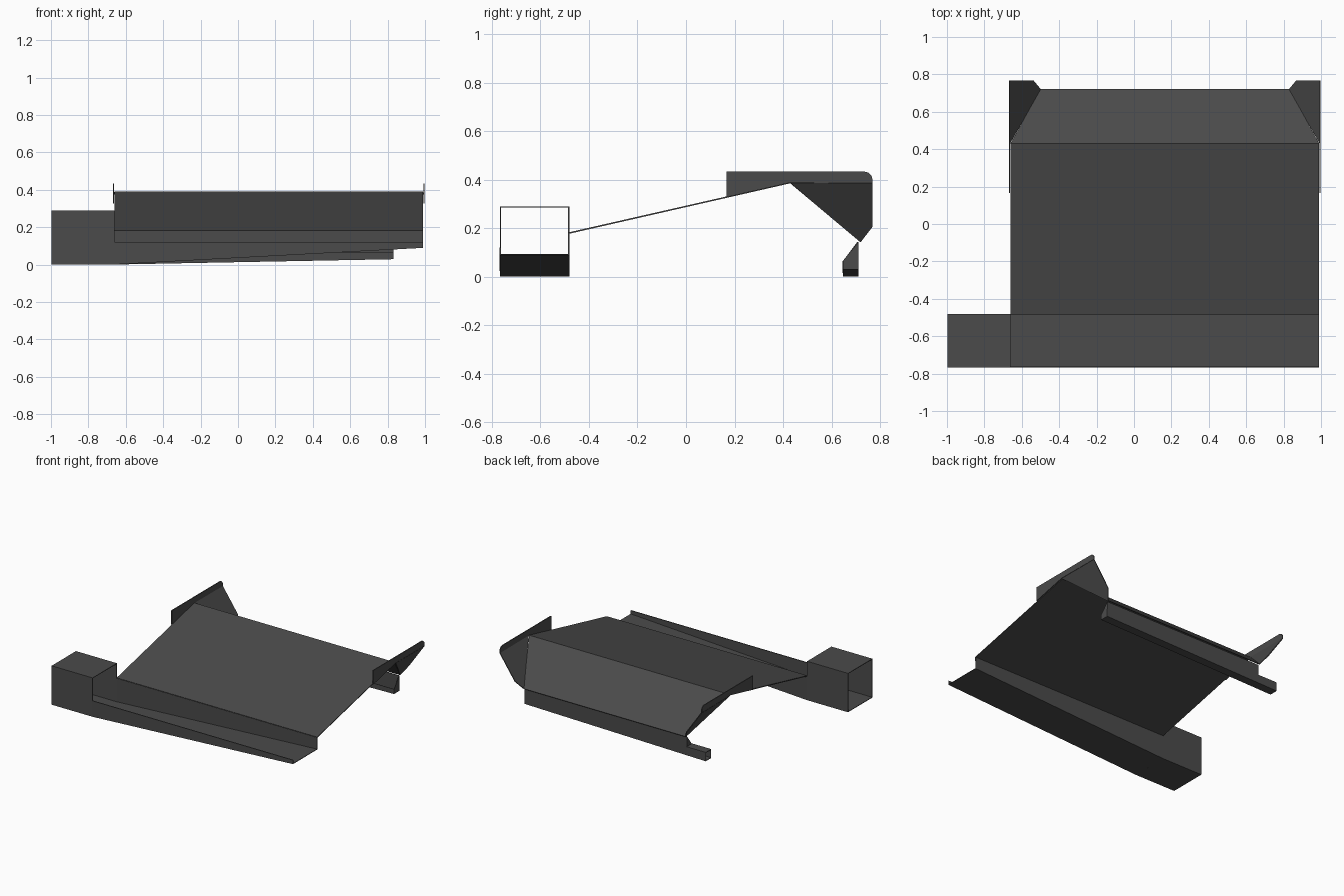
import bpy, bmesh, math

if "Cube" in bpy.data.objects:
    bpy.data.objects.remove(bpy.data.objects["Cube"])

T = 0.006            # sheet thickness
CX = 0.165           # centre line of the sheet-metal pan
XL, XR = -0.66, 0.99 # pan edges

mat = bpy.data.materials.new("dark_sheet")
mat.diffuse_color = (0.07, 0.07, 0.07, 1)
mat.use_nodes = True
mat.node_tree.nodes["Principled BSDF"].inputs["Base Color"].default_value = mat.diffuse_color


def sheet(name, polys):
    """Thin folded sheet made of a few joined polygons."""
    bm = bmesh.new()
    for p in polys:
        bm.faces.new([bm.verts.new(v) for v in p])
    bmesh.ops.remove_doubles(bm, verts=bm.verts, dist=0.0005)
    bmesh.ops.recalc_face_normals(bm, faces=bm.faces)
    me = bpy.data.meshes.new(name)
    bm.to_mesh(me)
    bm.free()
    ob = bpy.data.objects.new(name, me)
    bpy.context.collection.objects.link(ob)
    me.materials.append(mat)
    s = ob.modifiers.new("thickness", "SOLIDIFY")
    s.thickness = T
    s.offset = 0
    return ob


def strip(a, b, closed=False):
    """Quads joining section a to section b."""
    n = len(a)
    return [[a[i], a[(i + 1) % n], b[(i + 1) % n], b[i]]
            for i in range(n if closed else n - 1)]


def sect(x, yz):
    return [(x, y, z) for y, z in yz]


Z0 = 0.003
# front outlet: square tube open at both ends
F, B = -0.765, -0.483
tube = [(F, Z0), (F, 0.288), (B, 0.288), (B, Z0)]
sheet("outlet_tube", strip(sect(-0.997, tube), sect(XL, tube), True))

# front trough: open top, floor rising to the right
sheet("front_trough", strip(
    sect(XL, [(F, 0.12), (F, Z0), (B, Z0), (B, 0.18)]),
    sect(XR, [(F, 0.12), (F, 0.092), (B, 0.092), (B, 0.18)])))

# main sloping panel with the folded-down rear apron
FOLD, END = (0.43, 0.388), (0.72, 0.145)
a, b = -0.5, 0.83
sheet("main_panel", [
    [(XL, B, 0.18), (XR, B, 0.18), (XR, *FOLD), (XL, *FOLD)],
    [(XL, *FOLD), (XR, *FOLD), (b, *END), (a, *END)]])

# mirrored side fences and slanted rear cheeks
arc = [(0.735 + 0.033 * math.sin(t), 0.4 + 0.033 * math.cos(t))
       for t in [i * math.pi / 12 for i in range(7)]]
fence = [(0.167, 0.433)] + arc + [(0.768, 0.386), FOLD, (0.167, 0.328)]
for side, name in ((-1, "left"), (1, "right")):
    def m(d, y, z):
        return (CX + side * d, y, z)
    sheet(name + "_fence", [[m(0.83, y, z) for y, z in fence]])
    sheet(name + "_cheek", [[m(0.83, *FOLD), m(0.83, 0.768, 0.386),
                             m(0.705, 0.768, 0.207), m(0.665, *END)]])

# rear gutter: low front lip, tall back wall, closed right end
G, H, LIP, TOP = 0.648, 0.708, 0.065, 0.143
za, zb = 0.006, 0.031
rear = strip(sect(a, [(G, LIP), (G, za), (H, za), (H, TOP)]),
             sect(b, [(G, LIP), (G, zb), (H, zb), (H, TOP)]))
rear.append(sect(b, [(G, LIP), (G, zb), (H, zb), (H, TOP)]))
sheet("rear_gutter", rear)
sheet("rear_gutter_step", [sect(a, [(G, LIP), (H, LIP), (H, TOP)])])

# rear gutter outlet: small tube
sheet("rear_outlet", strip(
    sect(XL, [(G, Z0), (G, LIP), (H, LIP), (H, Z0)]),
    sect(a, [(G, za), (G, LIP), (H, LIP), (H, za)]), True))
